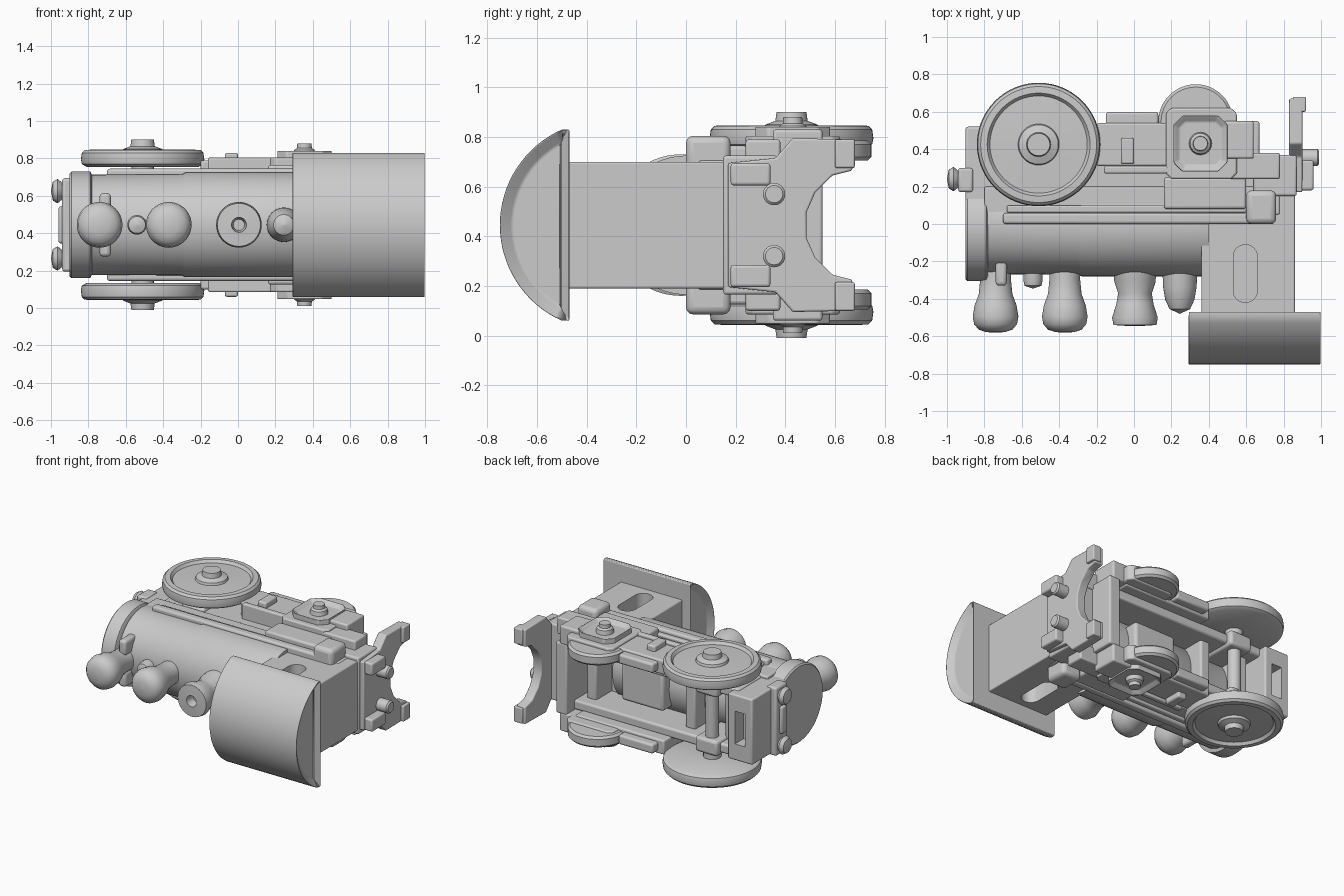
import bpy, bmesh, math
from mathutils import Vector

if "Cube" in bpy.data.objects:
    bpy.data.objects.remove(bpy.data.objects["Cube"])

ZC = 0.445  # mid plane of the engine, which lies on its side (its up is -y)


def finish(name, bm, mirror=False, bevel=0.0, angle=35):
    bmesh.ops.remove_doubles(bm, verts=bm.verts, dist=1e-5)
    bmesh.ops.recalc_face_normals(bm, faces=bm.faces)
    me = bpy.data.meshes.new(name)
    bm.to_mesh(me)
    bm.free()
    ob = bpy.data.objects.new(name, me)
    ob.location.z = ZC
    bpy.context.collection.objects.link(ob)
    if bevel:
        b = ob.modifiers.new("bevel", 'BEVEL')
        b.width, b.segments, b.limit_method = bevel, 3, 'ANGLE'
    if mirror:
        m = ob.modifiers.new("mirror", 'MIRROR')
        m.use_axis = (False, False, True)
        m.use_mirror_merge = False
    bpy.ops.object.select_all(action='DESELECT')
    ob.select_set(True)
    bpy.context.view_layer.objects.active = ob
    bpy.ops.object.shade_smooth_by_angle(angle=math.radians(angle))
    return ob


def prism(name, pts, axis, a, b, inset=None, **kw):
    """Extrude a profile: axis x uses (y, w) points, axis z uses (x, y)."""
    put = (lambda p, h: (h, p[0], p[1])) if axis == 'x' else (lambda p, h: (p[0], p[1], h))
    bm = bmesh.new()
    lo = [bm.verts.new(put(p, a)) for p in pts]
    hi = [bm.verts.new(put(p, b)) for p in pts]
    caps = [bm.faces.new(lo), bm.faces.new(hi)]
    n = len(pts)
    for i in range(n):
        bm.faces.new((lo[i], lo[(i + 1) % n], hi[(i + 1) % n], hi[i]))
    if inset:
        bmesh.ops.recalc_face_normals(bm, faces=bm.faces)
        for f in caps:
            bmesh.ops.inset_region(bm, faces=[f], thickness=inset[0], depth=-inset[1])
    return finish(name, bm, **kw)


def box(name, x, y, w, **kw):
    return prism(name, [(x[0], y[0]), (x[1], y[0]), (x[1], y[1]), (x[0], y[1])], 'z', *w, **kw)


def lathe(name, prof, axis, c, n=48, **kw):
    """Spin (radius, height) points about an axis through c."""
    def put(r, h, t):
        u, v = r * math.cos(t), r * math.sin(t)
        return Vector({'x': (h, u, v), 'y': (u, h, v), 'z': (u, v, h)}[axis]) + Vector(c)
    bm = bmesh.new()
    rings = [[bm.verts.new(put(max(r, 1e-4), h, 2 * math.pi * i / n)) for i in range(n)] for r, h in prof]
    for A, B in zip(rings, rings[1:]):
        for i in range(n):
            j = (i + 1) % n
            bm.faces.new((A[i], A[j], B[j], B[i]))
    bm.faces.new(rings[0])
    bm.faces.new(rings[-1])
    return finish(name, bm, **kw)


def cut(target, cutters):
    for cutter in cutters:
        cutter.hide_render = True
        cutter.hide_set(True)
        m = target.modifiers.new("cut", 'BOOLEAN')
        m.operation, m.object, m.solver = 'DIFFERENCE', cutter, 'EXACT'
    target.modifiers.new("crisp", 'EDGE_SPLIT').split_angle = math.radians(32)


def octagon(cx, cy, hx, hy, c):
    return [(cx + sx * a, cy + sy * b) for sx, sy, a, b in (
        (1, 1, hx, hy - c), (1, 1, hx - c, hy), (-1, 1, hx - c, hy), (-1, 1, hx, hy - c),
        (-1, -1, hx, hy - c), (-1, -1, hx - c, hy), (1, -1, hx - c, hy), (1, -1, hx, hy - c))]


# Boiler with smokebox ring and band
lathe("boiler", [(0, -.85), (.268, -.85), (.27, -.3), (.28, -.28), (.28, .4), (0, .4)], 'x', (0, 0, 0), 64)
lathe("smokebox_ring", [(0, -.9), (.275, -.9), (.285, -.89), (.285, -.79), (.265, -.78), (0, -.78)],
      'x', (0, -.02, 0), 64)

# Domes and chimney along the boiler top
bulb = [(0, .12), (.088, .12), (.082, -.04), (.09, -.12), (.112, -.18), (.122, -.24),
        (.115, -.28), (.09, -.31), (.05, -.323), (0, -.326)]
lathe("front_dome", bulb, 'y', (-.74, -.255, 0))
lathe("middle_dome", bulb, 'y', (-.37, -.255, 0))
lathe("small_valve", [(0, .1), (.052, .1), (.052, -.05), (.045, -.08), (0, -.095)], 'y', (-.54, -.25, 0), 32)
lathe("flared_stack", [(0, .1), (.12, .1), (.11, -.05), (.09, -.11), (.1, -.17), (.122, -.24),
                       (.115, -.28), (.04, -.285), (.03, -.22), (0, -.22)], 'y', (.005, -.26, 0))
lathe("rear_dome", [(0, .1), (.095, .1), (.09, -.08), (.078, -.15), (.055, -.2), (0, -.225)],
      'y', (.245, -.255, 0))
box("valve_collar", (-.74, -.68), (-.33, -.18), (.06, .17), mirror=True, bevel=.02)

# Cab with recessed side windows
cab = box("cab", (.36, .86), (-.5, .17), (-.255, .255), bevel=.008)
window = [(.595 + .065 * math.cos(t), -.265 + (.09 if math.sin(t) > 0 else -.09) + .065 * math.sin(t))
          for t in [math.pi * (i + .5) / 10 for i in range(20)]]
cut(cab, [prism("window_cutter", window, 'z', s * .13, s * .4) for s in (1, -1)])

# Arched roof with recessed ends
R, yc = .422, -.328
a = math.asin(.385 / R)
arc = [(yc - R * math.cos(t), R * math.sin(t)) for t in [-a + 2 * a * i / 32 for i in range(33)]]
prism("roof", [(-.47, -.385)] + arc + [(-.47, .385)], 'x', .29, 1.0, inset=(.05, .035), bevel=.012)

# Running boards and the boxes on them
box("running_board", (-.7, .75), (.0, .06), (.1, .3), mirror=True, bevel=.015)
box("valance", (-.68, .6), (.06, .1), (.15, .28), mirror=True, bevel=.01)
box("cab_side_box", (.6, .76), (.0, .18), (.2, .36), mirror=True, bevel=.03)
box("side_step", (.16, .6), (.08, .25), (.18, .32), mirror=True, bevel=.015)

# Chassis, open on the underside
box("chassis_deck", (-.8, .78), (.05, .2), (-.26, .26), bevel=.01)
box("frame_rail", (-.75, .66), (.18, .46), (.18, .25), mirror=True, bevel=.015)
box("gearbox", (-.06, .28), (.18, .35), (-.14, .14), bevel=.02)
front = box("front_block", (-.9, -.7), (.0, .52), (-.24, .24), bevel=.012)
cut(front, [box("slot_cutter", (-.84, -.76), (.42, .7), (-.12, .12))])
for x in (-.62, -.3, .5):
    box("cross_member", (x - .04, x + .04), (.18, .38), (-.19, .19), bevel=.015)

# Front beam and buffers
box("front_beam", (-.94, -.86), (.17, .3), (-.25, .25), bevel=.015)
lathe("front_buffer", [(0, -1), (.05, -.99), (.065, -.965), (.045, -.94), (.045, -.88), (0, -.88)],
      'x', (0, .24, .18), 24, mirror=True)
box("front_coupling", (-.96, -.9), (.2, .26), (-.1, .1), bevel=.015)

# Rear beam, notched end plate and buffers
box("rear_beam", (.64, .87), (.15, .37), (-.28, .28), bevel=.012)
box("rear_cross_beam", (.58, .67), (.3, .55), (-.26, .26), bevel=.012)
half = [(.17, .25), (.36, .27), (.43, .35), (.67, .345), (.67, .22), (.59, .2), (.52, .13), (.485, .05)]
prism("rear_end_plate", half + [(y, -w) for y, w in reversed(half)], 'x', .83, .9, bevel=.008)
box("end_plate_foot", (.85, .92), (.6, .68), (.23, .345), mirror=True, bevel=.008)
box("rear_bracket", (.88, .96), (.18, .34), (.16, .25), mirror=True, bevel=.012)
lathe("rear_buffer", [(0, .85), (.045, .85), (.045, .98), (.035, .99), (0, .99)],
      'x', (0, .355, .125), 24, mirror=True)

# Large wheels
lathe("large_wheel", [(0, .31), (.3, .31), (.325, .325), (.33, .35), (.325, .385), (.31, .4), (.275, .402),
                      (.26, .382), (.11, .388), (.105, .405), (.065, .42), (.06, .455), (0, .455)],
      'z', (-.51, .425, 0), 64, mirror=True)
lathe("large_axle", [(0, -.33), (.06, -.33), (.06, -.2), (.045, -.18), (.045, .18), (.06, .2),
                     (.06, .33), (0, .33)], 'z', (-.51, .425, 0), 24)
box("axle_block", (-.6, -.42), (.2, .5), (.16, .27), mirror=True, bevel=.02)

# Small wheels tucked behind the side frames
lathe("small_wheel", [(0, .26), (.185, .26), (.2, .275), (.2, .325), (.185, .34), (0, .34)],
      'z', (.33, .547, 0), 48, mirror=True)

# Side frames with axle box
box("side_bar", (-.2, .52), (.31, .54), (.24, .345), mirror=True, bevel=.012)
box("side_hanger", (-.15, .13), (.29, .6), (.26, .33), mirror=True, bevel=.015)
box("side_plate", (-.07, .0), (.32, .46), (.3, .385), mirror=True, bevel=.012)
box("side_rib", (-.16, .2), (.27, .31), (.22, .36), mirror=True, bevel=.01)
box("rear_side_bar", (.48, .64), (.35, .55), (.25, .385), mirror=True, bevel=.012)
box("rear_side_link", (.5, .78), (.24, .38), (.22, .345), mirror=True, bevel=.012)
prism("axle_box_base", octagon(.36, .43, .19, .19, .03), 'z', .25, .36, mirror=True, bevel=.01)
prism("axle_box_frame", octagon(.355, .43, .145, .15, .05), 'z', .3, .4, inset=(.035, .03),
      mirror=True, bevel=.008)
lathe("axle_box_hub", [(0, .35), (.065, .35), (.055, .4), (.04, .41), (.038, .435), (0, .435)],
      'z', (.355, .43, 0), 24, mirror=True)
